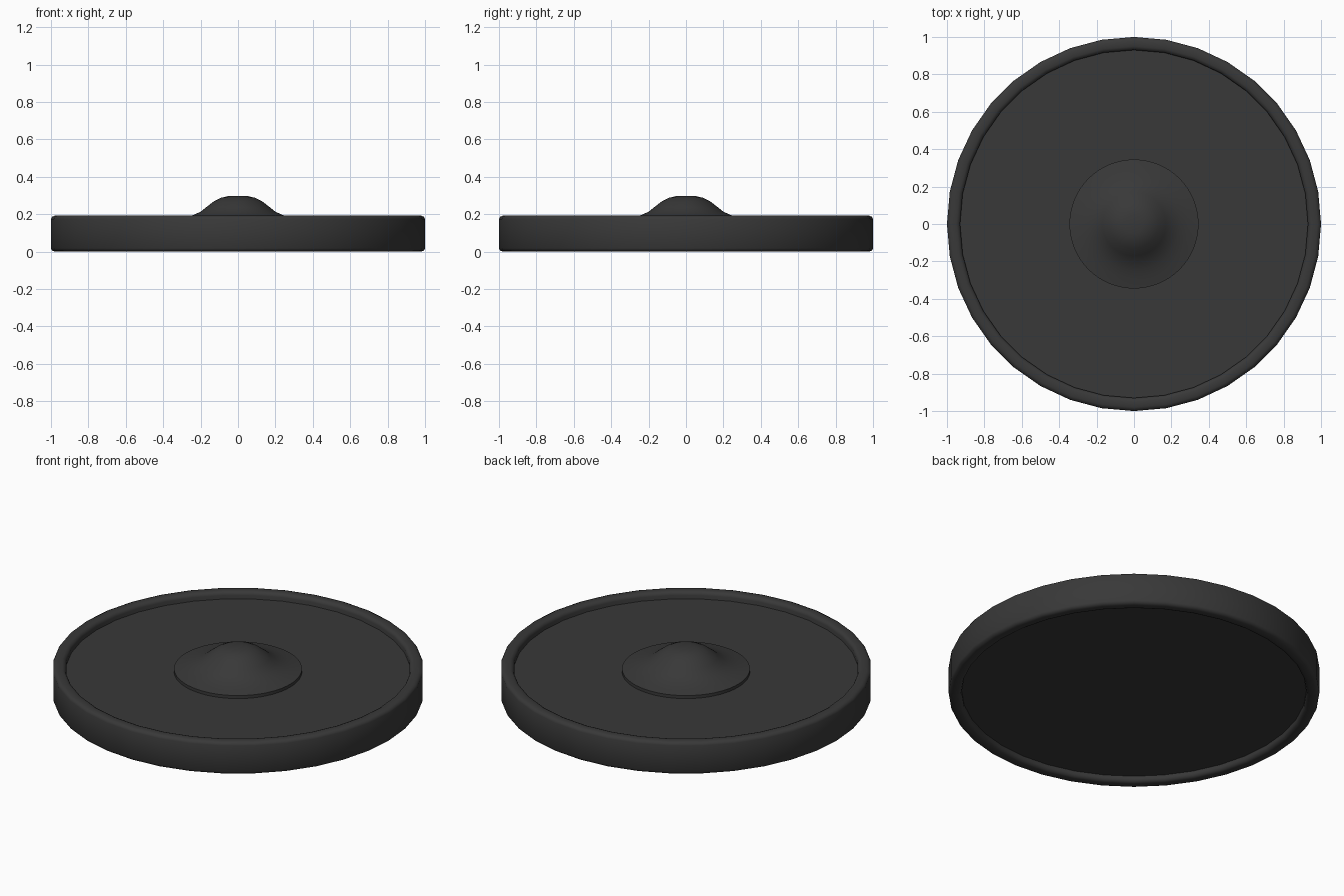
import bpy
import bmesh
import math

if "Cube" in bpy.data.objects:
    bpy.data.objects.remove(bpy.data.objects["Cube"])

dark = bpy.data.materials.new("dark_rubber")
dark.diffuse_color = (0.04, 0.04, 0.04, 1)
dark.use_nodes = True
dark.node_tree.nodes["Principled BSDF"].inputs["Base Color"].default_value = dark.diffuse_color


def lathe(name, profile, sides, closed=False, angle=35):
    """Spin an (r, z) profile around the z axis."""
    bm = bmesh.new()
    pts = [bm.verts.new((0, r, z)) for r, z in profile]
    edges = [bm.edges.new(p) for p in zip(pts, pts[1:])]
    if closed:
        edges.append(bm.edges.new((pts[-1], pts[0])))
    bmesh.ops.spin(bm, geom=pts + edges, cent=(0, 0, 0), axis=(0, 0, 1),
                   angle=math.tau, steps=sides, use_duplicate=False)
    bmesh.ops.remove_doubles(bm, verts=bm.verts, dist=1e-4)
    bmesh.ops.recalc_face_normals(bm, faces=bm.faces)
    mesh = bpy.data.meshes.new(name)
    bm.to_mesh(mesh)
    bm.free()
    obj = bpy.data.objects.new(name, mesh)
    bpy.context.collection.objects.link(obj)
    mesh.materials.append(dark)
    bpy.ops.object.select_all(action='DESELECT')
    obj.select_set(True)
    bpy.context.view_layer.objects.active = obj
    bpy.ops.object.shade_smooth_by_angle(angle=math.radians(angle))
    return obj


# Raised outer hoop with softened corners
H = 0.192
lower = [(0.93, 0.02), (0.936, 0.006), (0.95, 0.0),
         (0.98, 0.0), (0.994, 0.006), (1.0, 0.018)]
upper = [(r, H - z) for r, z in reversed(lower)]
lathe("rim", lower + upper, 36, closed=True, angle=50)

# Recessed plate filling the hoop
lathe("plate", [(0, 0.035), (0.945, 0.035), (0.945, 0.15), (0, 0.15)], 36)

# Flared central boss with a thin stepped edge
lathe("centre_boss", [(0, 0.298), (0.05, 0.297), (0.09, 0.288), (0.13, 0.268),
                      (0.17, 0.237), (0.2, 0.213), (0.245, 0.193),
                      (0.29, 0.179), (0.345, 0.168), (0.345, 0.145),
                      (0, 0.145)], 64)
